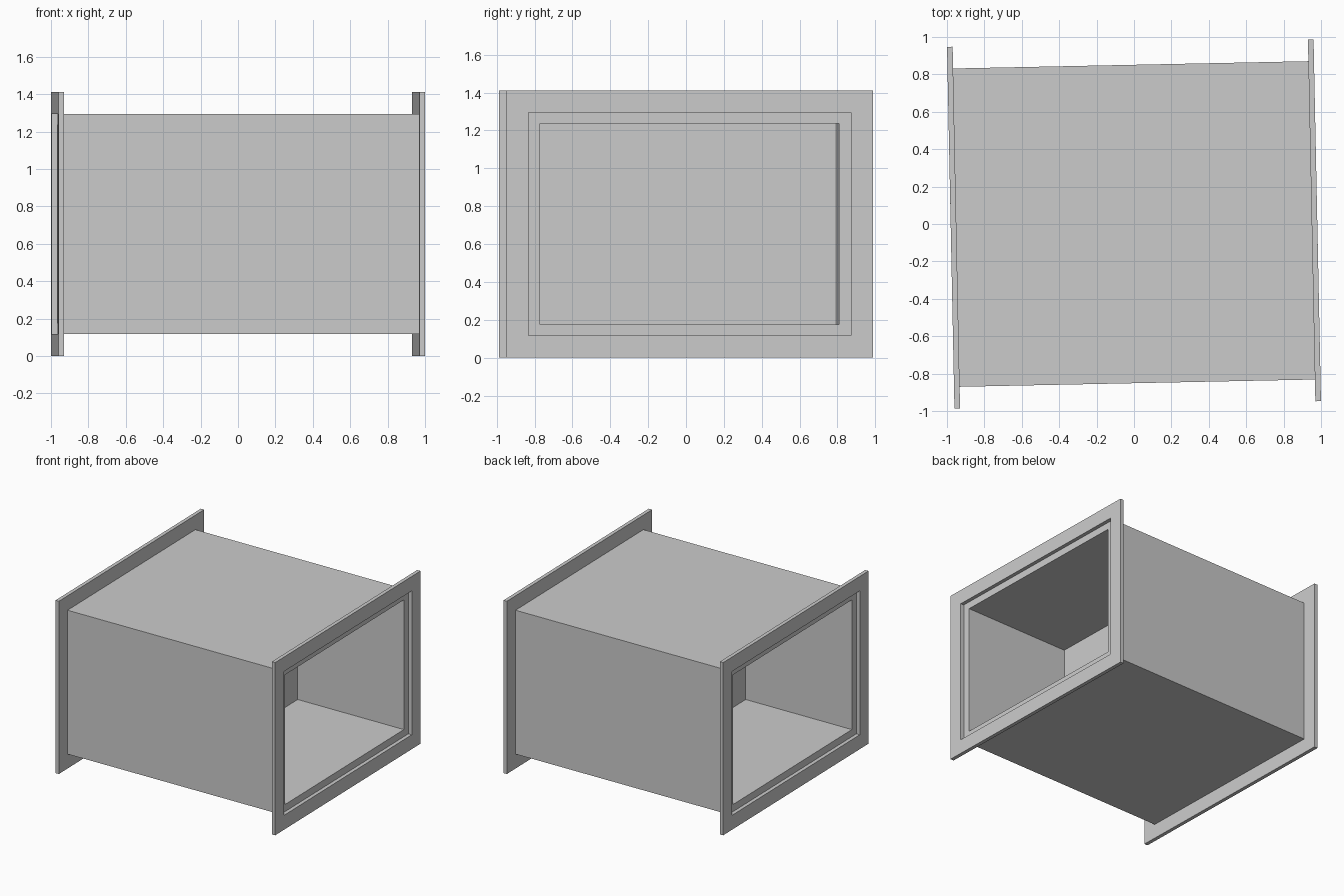
import bpy, bmesh
from mathutils import Matrix, Vector

if "Cube" in bpy.data.objects:
    bpy.data.objects.remove(bpy.data.objects["Cube"])

MID_Z = 0.706
TURN = Matrix.Rotation(0.0205, 4, 'Z')   # whole duct is turned slightly about z


def frame(name, x0, x1, outer, inner):
    """Rectangular tube along x; outer and inner are (half y, half z)."""
    bm = bmesh.new()
    loops = []
    for x, (hy, hz) in ((x0, outer), (x1, outer), (x1, inner), (x0, inner)):
        loops.append([bm.verts.new(TURN @ Vector((x, sy * hy, MID_Z + sz * hz)))
                      for sy, sz in ((-1, -1), (1, -1), (1, 1), (-1, 1))])
    for i in range(4):
        a, b = loops[i], loops[(i + 1) % 4]
        for j in range(4):
            k = (j + 1) % 4
            bm.faces.new((a[j], a[k], b[k], b[j]))
    bmesh.ops.recalc_face_normals(bm, faces=bm.faces)
    mesh = bpy.data.meshes.new(name)
    bm.to_mesh(mesh)
    bm.free()
    obj = bpy.data.objects.new(name, mesh)
    bpy.context.collection.objects.link(obj)
    return obj


BODY = (0.851, 0.588)
BORE = (0.79, 0.53)
FLANGE = (0.9675, 0.706)

# Duct body with thick walls
frame("duct_body", -0.95, 0.95, BODY, BORE)

# Flange at each end, leaving a recessed step around the bore
frame("left_flange", -0.98, -0.95, FLANGE, BODY)
frame("right_flange", 0.95, 0.98, FLANGE, BODY)

# Thin closing panel halfway along the bore
bpy.ops.mesh.primitive_cube_add(size=1)
panel = bpy.context.object
panel.name = "middle_panel"
panel.data.transform(TURN @ Matrix.Translation((0, 0, MID_Z))
                     @ Matrix.Diagonal((0.006, BORE[0] * 2, BORE[1] * 2, 1)))
